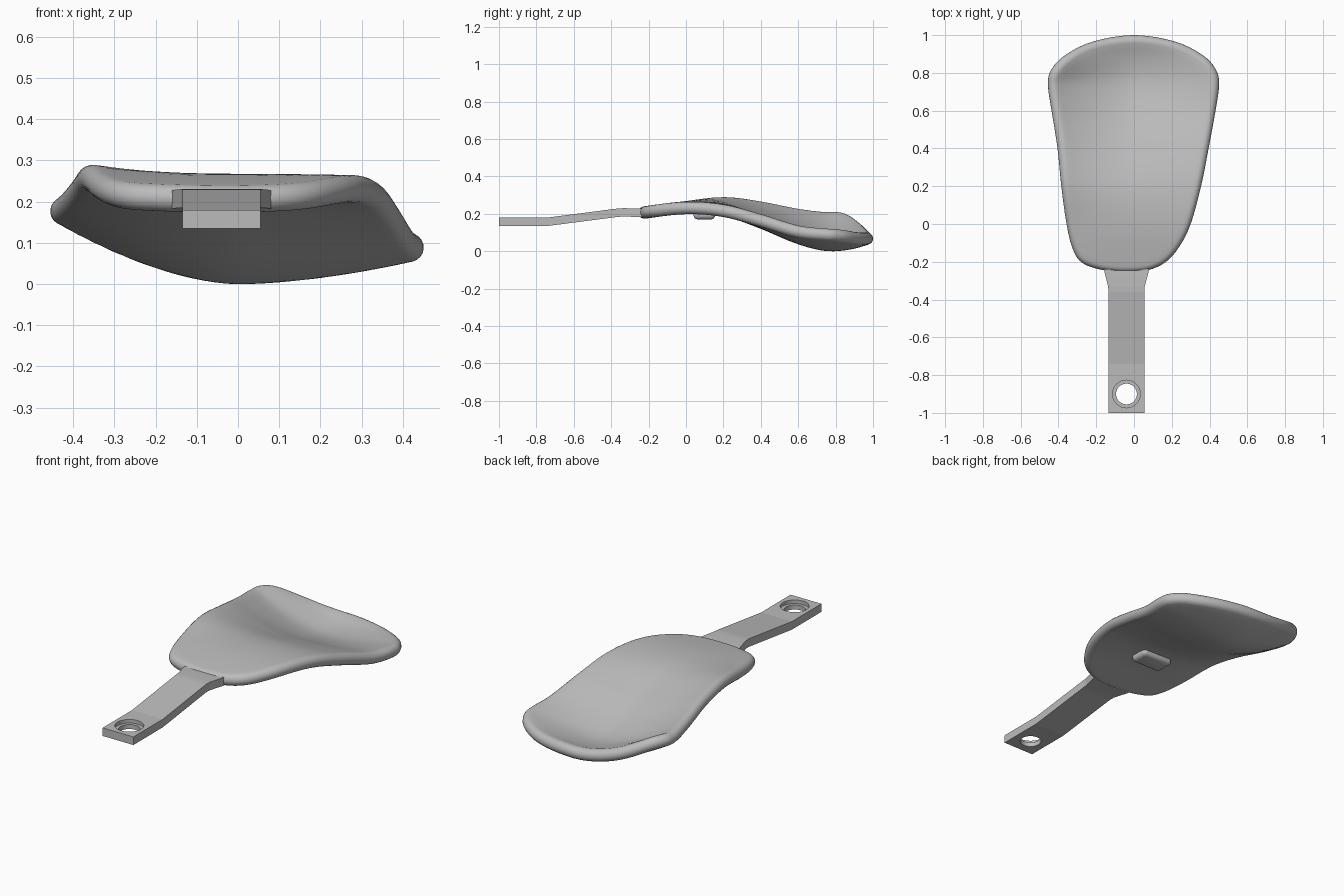
import bpy, bmesh, math
from mathutils import Vector

if "Cube" in bpy.data.objects:
    bpy.data.objects.remove(bpy.data.objects["Cube"])

grey = bpy.data.materials.new("plain grey")
grey.use_nodes = True
grey.diffuse_color = (0.5, 0.5, 0.5, 1)
grey.node_tree.nodes["Principled BSDF"].inputs["Base Color"].default_value = (0.5, 0.5, 0.5, 1)


def finish(bm, name, smooth=None):
    bmesh.ops.recalc_face_normals(bm, faces=bm.faces)
    mesh = bpy.data.meshes.new(name)
    bm.to_mesh(mesh)
    bm.free()
    ob = bpy.data.objects.new(name, mesh)
    bpy.context.collection.objects.link(ob)
    mesh.materials.append(grey)
    if smooth:
        bpy.ops.object.select_all(action="DESELECT")
        ob.select_set(True)
        bpy.context.view_layer.objects.active = ob
        bpy.ops.object.shade_smooth_by_angle(angle=math.radians(smooth))
    return ob


def skin(bm, rings):
    """Join successive closed rings of vertices with quads."""
    for a, b in zip(rings, rings[1:]):
        n = len(a)
        for i in range(n):
            bm.faces.new((a[i], a[(i + 1) % n], b[(i + 1) % n], b[i]))


def spline(a, b, c, d, t):
    return b + 0.5 * t * (c - a + t * (2 * a - 5 * b + 4 * c - d + t * (3 * (b - c) + d - a)))


# Height of the pad's middle surface: left edge, centre line, right edge along y
STATIONS = [-0.25, 0, 0.2, 0.4, 0.6, 0.75, 0.88, 1.0]
LOW_X = [0.205, 0.235, 0.258, 0.24, 0.205, 0.192, 0.22, 0.2]
MIDDLE = [0.203, 0.233, 0.222, 0.155, 0.072, 0.034, 0.043, 0.078]
HIGH_X = [0.205, 0.23, 0.215, 0.165, 0.108, 0.095, 0.095, 0.09]


def along(table, y):
    """Smooth interpolation of a table over the stations."""
    last = len(STATIONS) - 1
    y = min(max(y, STATIONS[0]), STATIONS[-1])
    i = max(k for k in range(last) if STATIONS[k] <= y)
    h = STATIONS[i + 1] - STATIONS[i]

    def slope(k):
        a, b = max(k - 1, 0), min(k + 1, last)
        return (table[b] - table[a]) / (STATIONS[b] - STATIONS[a])
    t = (y - STATIONS[i]) / h
    p, q, m, n = table[i], table[i + 1], slope(i) * h, slope(i + 1) * h
    return p + t * (m + t * (3 * (q - p) - 2 * m - n + t * (2 * (p - q) + m + n)))


def height(x, y):
    t = abs(x) / (0.33 + 0.16 * min(max(y, 0), 0.75))
    mid = along(MIDDLE, y)
    return mid + (along(LOW_X if x < 0 else HIGH_X, y) - mid) * t ** 1.7


def surface(p):
    """Point and normal of the middle surface."""
    e = 0.01
    gx = (height(p.x + e, p.y) - height(p.x - e, p.y)) / (2 * e)
    gy = (height(p.x, p.y + e) - height(p.x, p.y - e)) / (2 * e)
    return Vector((p.x, p.y, height(p.x, p.y))), Vector((-gx, -gy, 1)).normalized()


# Pad outline, counter-clockwise
OUTLINE = [Vector(p + (0,)) for p in (
    (-0.04, -0.255), (0.08, -0.243), (0.17, -0.2), (0.24, -0.12), (0.3, 0), (0.355, 0.2),
    (0.395, 0.4), (0.432, 0.6), (0.45, 0.73), (0.437, 0.81), (0.37, 0.89), (0.22, 0.965),
    (0, 1.0), (-0.22, 0.965), (-0.37, 0.89), (-0.442, 0.81), (-0.455, 0.73), (-0.437, 0.6),
    (-0.405, 0.4), (-0.385, 0.2), (-0.357, 0), (-0.325, -0.13), (-0.275, -0.205), (-0.17, -0.243))]
N, STEPS, R = len(OUTLINE), 6, 0.033
edge = [spline(*(OUTLINE[(i + k) % N] for k in (-1, 0, 1, 2)), s / STEPS)
        for i in range(N) for s in range(STEPS)]
M = len(edge)
outward = []
for i in range(M):
    d = edge[(i + 1) % M] - edge[i - 1]
    outward.append(Vector((d.y, -d.x, 0)).normalized())
core = [p - n * R for p, n in zip(edge, outward)]
centre = Vector((-0.01, 0.38, 0))

# Pad: dished sheet with a fully rounded rim
bm = bmesh.new()
rings = []
INNER = 20


def sheet_ring(k, side):
    out = []
    for p in core:
        q, n = surface(centre.lerp(p, k / INNER))
        out.append(bm.verts.new(q + n * R * side))
    return out


rings += [sheet_ring(k, 1) for k in range(1, INNER + 1)]
for j in range(1, 10):
    a = math.pi / 2 - math.pi * j / 10
    ring = []
    for p, n in zip(core, outward):
        q, up = surface(p)
        out = (n - up * n.dot(up)).normalized()
        ring.append(bm.verts.new(q + (out * math.cos(a) + up * math.sin(a)) * R))
    rings.append(ring)
rings += [sheet_ring(k, -1) for k in range(INNER, 0, -1)]
skin(bm, rings)
for ring, side in ((rings[0], 1), (rings[-1], -1)):
    q, n = surface(centre)
    tip = bm.verts.new(q + n * R * side)
    for i in range(M):
        bm.faces.new((ring[i], ring[(i + 1) % M], tip))
finish(bm, "dished_pad", 50)

# Handle: flat bar that steps up and flares into the pad
AXIS = -0.04
bm = bmesh.new()
rings = []
for y, half, low in ((-1, 0.095, 0.135), (-0.74, 0.095, 0.135), (-0.36, 0.095, 0.184),
                     (-0.33, 0.097, 0.185), (-0.28, 0.11, 0.184), (-0.24, 0.12, 0.182), (-0.2, 0.12, 0.185)):
    rings.append([bm.verts.new((AXIS + sx * half, y, low + dz))
                  for sx, dz in ((-1, 0), (1, 0), (1, 0.045), (-1, 0.045))])
skin(bm, rings)
bm.faces.new(rings[0])
bm.faces.new(rings[-1])
handle = finish(bm, "handle")


# Counterbored hanging hole
def cutter(name, radius, low, high):
    bm = bmesh.new()
    bmesh.ops.create_cone(bm, cap_ends=True, segments=48, radius1=radius, radius2=radius, depth=high - low)
    bmesh.ops.translate(bm, verts=bm.verts, vec=(AXIS, -0.9, (low + high) / 2))
    ob = finish(bm, name)
    ob.hide_render = True
    ob.hide_set(True)
    ob.display_type = "WIRE"
    mod = handle.modifiers.new(name, "BOOLEAN")
    mod.object = ob
    mod.solver = "EXACT"


cutter("hole_cutter", 0.055, 0.1, 0.25)
cutter("counterbore_cutter", 0.073, 0.16, 0.26)

# Collar: rounded end where the handle meets the rim
bm = bmesh.new()
bmesh.ops.create_cube(bm, size=1)
for v in bm.verts:
    v.co = Vector((AXIS + v.co.x * 0.24, -0.225 + v.co.y * 0.06, 0.205 + v.co.z * 0.05))
bmesh.ops.bevel(bm, geom=bm.edges[:], offset=0.02, segments=4, profile=0.5, affect="EDGES")
finish(bm, "handle_collar", 40)

# Small rounded block under the pad
bm = bmesh.new()
bmesh.ops.create_cube(bm, size=1)
for v in bm.verts:
    v.co = Vector((AXIS + v.co.x * 0.19, 0.098 + v.co.y * 0.115, 0.2 + v.co.z * 0.06))
bmesh.ops.bevel(bm, geom=bm.edges[:], offset=0.022, segments=4, profile=0.5, affect="EDGES")
finish(bm, "underside_block", 40)
